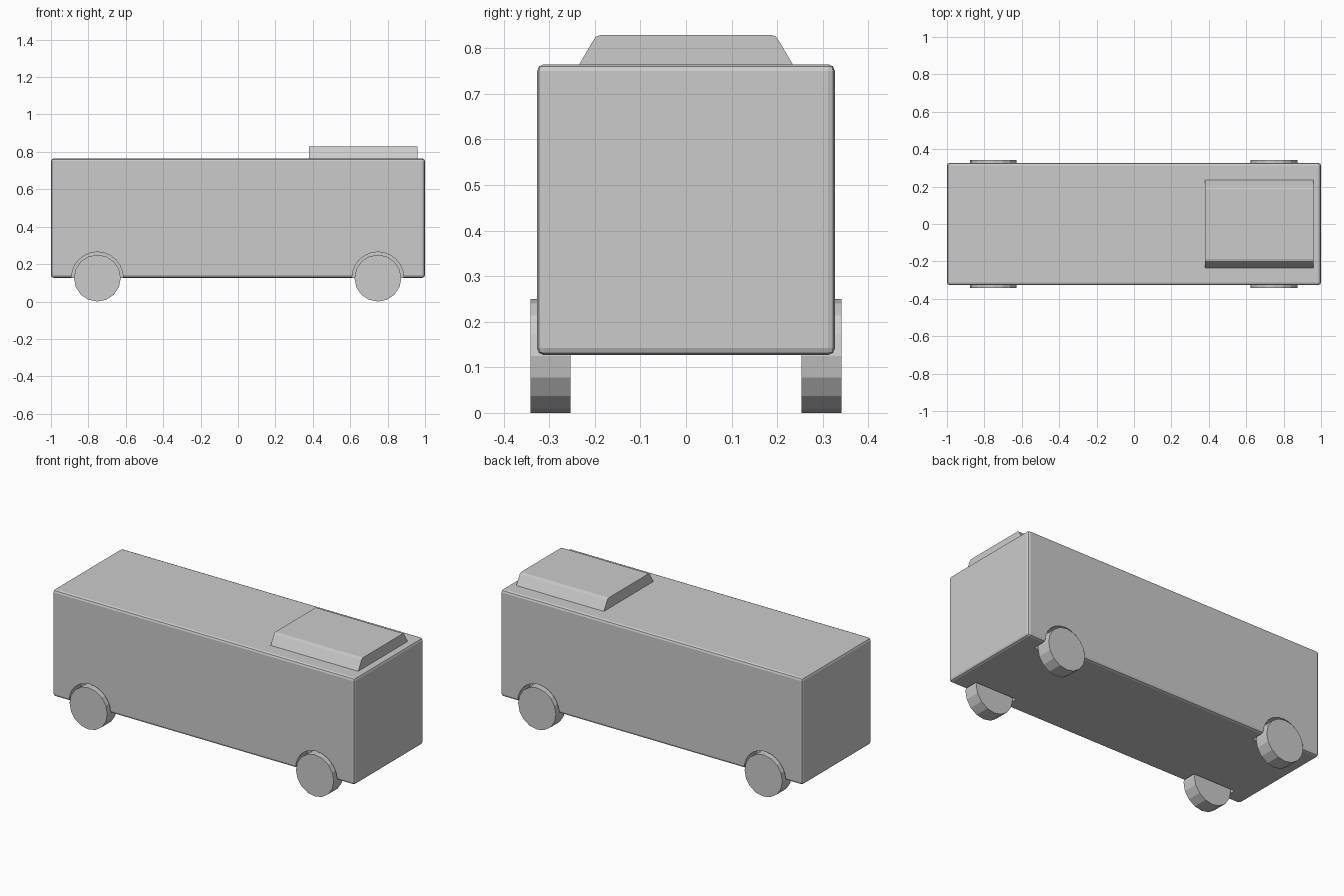
import bpy, bmesh
from math import radians, pi

if "Cube" in bpy.data.objects:
    bpy.data.objects.remove(bpy.data.objects["Cube"])

AXLES = (-0.752, 0.748)


def make_object(name, bm):
    bmesh.ops.recalc_face_normals(bm, faces=bm.faces)
    mesh = bpy.data.meshes.new(name)
    bm.to_mesh(mesh)
    bm.free()
    obj = bpy.data.objects.new(name, mesh)
    bpy.context.collection.objects.link(obj)
    return obj


def cylinder_y(name, radius, sides, x, z, y0, y1):
    """Cylinder lying along the y axis between y0 and y1."""
    bpy.ops.mesh.primitive_cylinder_add(
        vertices=sides, radius=radius, depth=abs(y1 - y0),
        location=(x, (y0 + y1) / 2, z), rotation=(pi / 2, 0, 0))
    obj = bpy.context.object
    obj.name = name
    # stand the wheel on a vertex
    return obj


# Box body with small rounded edges
bm = bmesh.new()
bmesh.ops.create_cube(bm, size=1)
bmesh.ops.scale(bm, vec=(2.0, 0.654, 0.638), verts=bm.verts)
bmesh.ops.translate(bm, vec=(0, 0, 0.446), verts=bm.verts)
bmesh.ops.bevel(bm, geom=bm.edges[:], offset=0.015, segments=2,
                profile=0.5, affect='EDGES')
body = make_object("body", bm)

# Wheels and wheel arch recesses
for side, side_name in ((-1, "right"), (1, "left")):
    for x, end_name in zip(AXLES, ("rear", "front")):
        cylinder_y(f"{end_name}_{side_name}_wheel", 0.125, 16, x, 0.125,
                   side * 0.253, side * 0.341)
        cutter = cylinder_y(f"{end_name}_{side_name}_arch_cutter", 0.138, 24,
                            x, 0.127, side * 0.238, side * 0.45)
        cutter.hide_render = True
        cutter.hide_viewport = True
        cut = body.modifiers.new("arch", 'BOOLEAN')
        cut.operation = 'DIFFERENCE'
        cut.solver = 'EXACT'
        cut.object = cutter

# Roof unit: chamfered profile extruded along the body
half = [(0.237, 0.76), (0.203, 0.818), (0.197, 0.826), (0.188, 0.829)]
profile = half + [(-y, z) for y, z in reversed(half)]
bm = bmesh.new()
face = bm.faces.new([bm.verts.new((0.38, y, z)) for y, z in profile])
ext = bmesh.ops.extrude_face_region(bm, geom=[face], use_keep_orig=True)
bmesh.ops.translate(bm, vec=(0.58, 0, 0),
                    verts=[v for v in ext["geom"] if isinstance(v, bmesh.types.BMVert)])
make_object("roof_unit", bm)
